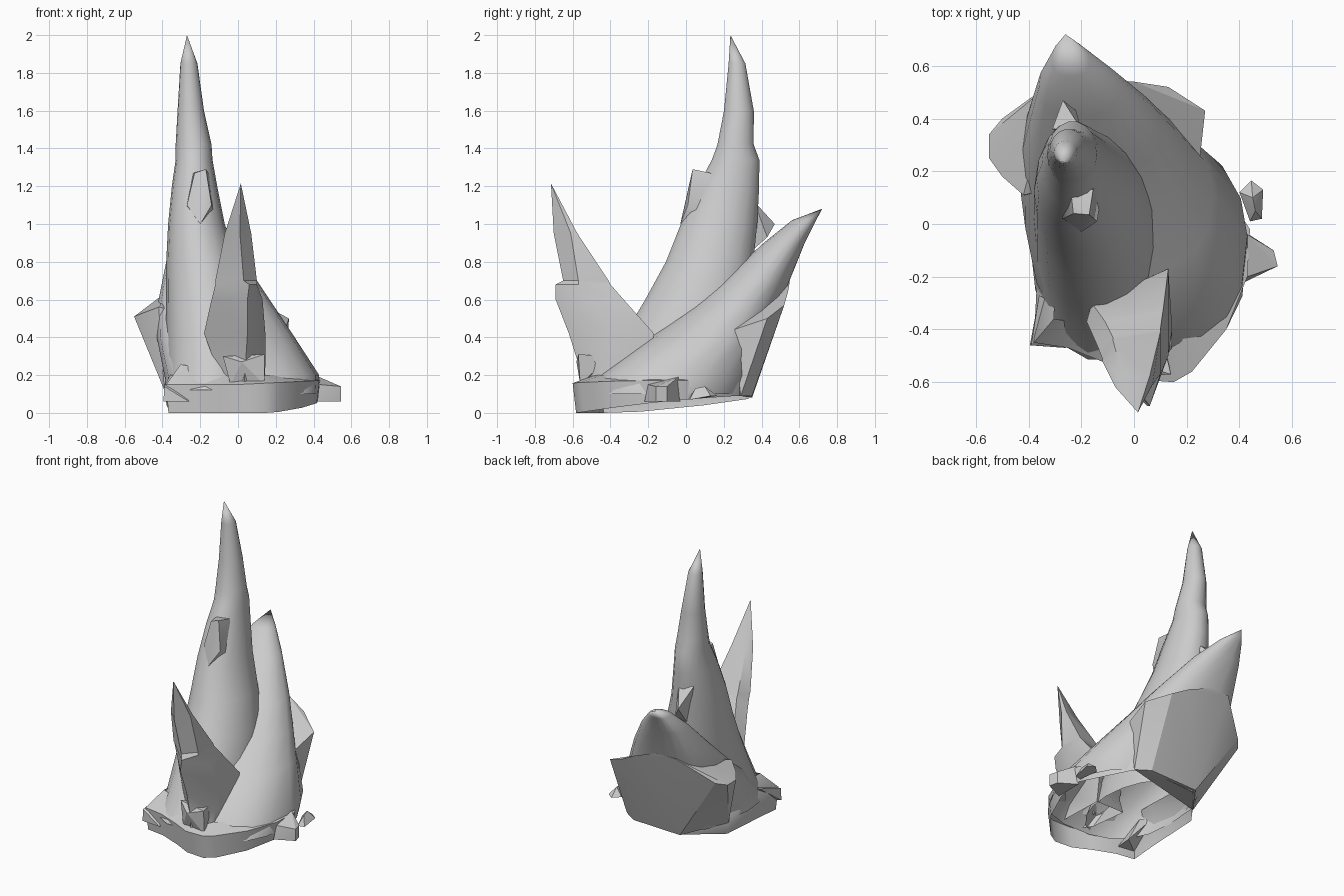
import bpy
import bmesh
from math import cos, sin, pi, radians, copysign
from mathutils import Vector

default_cube = bpy.data.objects.get("Cube")
if default_cube:
    bpy.data.objects.remove(default_cube, do_unlink=True)

stone = bpy.data.materials.new("stone grey")
stone.use_nodes = True
grey = (0.6, 0.6, 0.6, 1)
stone.diffuse_color = grey
stone.node_tree.nodes["Principled BSDF"].inputs["Base Color"].default_value = grey


def finish(name, bm, sharp_angle):
    """Turn a bmesh into a shaded stone object."""
    bmesh.ops.recalc_face_normals(bm, faces=bm.faces)
    for face in bm.faces:
        face.smooth = True
    mesh = bpy.data.meshes.new(name)
    bm.to_mesh(mesh)
    bm.free()
    mesh.set_sharp_from_angle(angle=radians(sharp_angle))
    mesh.materials.append(stone)
    part = bpy.data.objects.new(name, mesh)
    bpy.context.collection.objects.link(part)
    return part


def loft(name, rings, tip=None, sharp_angle=40):
    """Skin a stack of rings, open below, optionally closed by a tip."""
    bm = bmesh.new()
    rows = [[bm.verts.new(point) for point in ring] for ring in rings]
    count = len(rows[0])
    for lower, upper in zip(rows, rows[1:]):
        for i in range(count):
            j = (i + 1) % count
            bm.faces.new((lower[i], lower[j], upper[j], upper[i]))
    if tip:
        apex = bm.verts.new(tip)
        for i in range(count):
            bm.faces.new((rows[-1][i], rows[-1][(i + 1) % count], apex))
    return finish(name, bm, sharp_angle)


def shard(name, points, sharp_angle=20):
    """Faceted rock chip wrapped around a few corner points."""
    bm = bmesh.new()
    for point in points:
        bm.verts.new(point)
    hull = bmesh.ops.convex_hull(bm, input=bm.verts)
    loose = set(hull["geom_interior"]) | set(hull["geom_unused"])
    bmesh.ops.delete(bm, geom=[v for v in loose if isinstance(v, bmesh.types.BMVert)],
                     context="VERTS")
    return finish(name, bm, sharp_angle)


def oval(z, x0, x1, y0, y1, front=1.0, back_left=1.0, back_right=1.0, sides=18):
    """Horizontal ring filling the given extents; low powers are squarer."""
    ring = []
    for i in range(sides):
        c, s = cos(2 * pi * i / sides), sin(2 * pi * i / sides)
        p = front if s < 0.01 else back_right if c > 0 else back_left
        x = (x0 + x1) / 2 + (x1 - x0) / 2 * copysign(abs(c) ** p, c)
        y = (y0 + y1) / 2 + (y1 - y0) / 2 * copysign(abs(s) ** p, s)
        ring.append(Vector((x, y, z)))
    return ring


# Tall main spire: height, then x and y extents
main_profile = [
    (.12, -.39, .13, -.52, .30),
    (.25, -.38, .12, -.43, .32),
    (.40, -.38, .10, -.34, .34),
    (.60, -.38, .06, -.22, .35),
    (.80, -.38, -.00, -.11, .36),
    (1.0, -.37, -.07, -.03, .38),
    (1.2, -.35, -.11, .06, .39),
    (1.34, -.33, -.135, .135, .39),
    (1.42, -.33, -.14, .165, .36),
    (1.6, -.32, -.18, .20, .36),
    (1.85, -.305, -.215, .225, .315),
]
loft("main_spire", [oval(*row) for row in main_profile], tip=(-.27, .235, 2.0))

# Knobs on the front and back of the main spire
shard("front_knob", [
    (-.23, .04, 1.27), (-.17, .035, 1.29), (-.155, .13, 1.27), (-.24, .13, 1.27),
    (-.27, .02, 1.1), (-.14, .01, 1.1), (-.2, -.03, 1.0), (-.11, .2, 1.0),
    (-.3, .2, 1.0)], sharp_angle=50)
shard("back_knob", [
    (-.27, .47, 1.0), (-.22, .43, .93), (-.31, .36, 1.12), (-.2, .36, 1.12),
    (-.25, .34, .85)])

# Broad slab leaning to the back
slab_profile = [
    (.10, -.37, .43, -.52, .33),
    (.20, -.39, .43, -.46, .37),
    (.40, -.43, .30, -.20, .44),
    (.55, -.43, .20, .01, .49),
    (.70, -.40, .10, .19, .55),
    (.90, -.36, -.05, .41, .63),
    (1.02, -.31, -.17, .56, .69),
]
loft("back_slab", [oval(*row, front=.8, back_left=.65, back_right=1.0)
                   for row in slab_profile], tip=(-.26, .72, 1.08))

# Flat underside of the slab, running from flank to flank
shard("back_wall", [
    (-.55, .34, .51), (-.55, .25, .51), (-.5, .18, .53), (-.42, .11, .56),
    (-.4, .43, .57), (-.5, .4, .53), (-.3, .545, .7), (-.16, .55, .7),
    (0, .54, .64), (.13, .52, .57), (.27, .43, .5), (.25, .25, .44),
    (.24, .29, .09), (.15, .35, .09), (-.2, .35, .08), (-.39, .1, .12)])

# Blade-like spike at the front, five corners per level, notched on its ridge
front_levels = {
    .12: [(-.05, -.45), (-.08, -.20), (.13, -.20), (.14, -.50), (.03, -.55)],
    .26: [(-.12, -.40), (-.12, -.28), (.13, -.18), (.145, -.45), (.04, -.57)],
    .42: [(-.18, -.37), (-.16, -.30), (.13, -.17), (.145, -.40), (.05, -.62)],
    .60: [(-.14, -.46), (-.11, -.37), (.11, -.33), (.13, -.50), (.05, -.69)],
    .68: [(-.12, -.51), (-.08, -.43), (.10, -.40), (.10, -.57), (.06, -.69)],
    .70: [(-.12, -.52), (-.08, -.44), (.10, -.41), (.10, -.57), (.03, -.65)],
    .95: [(-.07, -.62), (-.04, -.59), (.06, -.575), (.07, -.61), (.01, -.70)],
}
loft("front_spike", [[(x, y, z) for x, y in ring] for z, ring in front_levels.items()],
     tip=(.015, -.715, 1.215), sharp_angle=35)

# Base skirt, open below with a tilted lower edge
outline = [(-.38, -.45), (-.25, -.47), (-.10, -.53), (.02, -.59), (.15, -.60),
           (.22, -.56), (.35, -.40), (.43, -.20), (.44, -.02), (.25, .28),
           (.15, .34), (-.20, .34), (-.39, .10), (-.37, -.25)]


def skirt(scale, height):
    return [(x * scale, y * scale, height(x, y)) for x, y in outline]


loft("base", [
    skirt(.97, lambda x, y: max(0, .05 + .1 * y + .05 * x)),
    skirt(1, lambda x, y: .15 + .05 * max(0, x)),
    skirt(.8, lambda x, y: .2 - .15 * min(0, x)),
], sharp_angle=45)

# Chips, ledge and loose pebble around the base
shard("front_chip", [
    (-.08, -.5, .3), (.02, -.58, .27), (.14, -.57, .31), (.14, -.56, .15),
    (-.04, -.53, .15), (.1, -.4, .3), (-.04, -.42, .2)])
shard("side_ledge", [
    (.42, -.22, .06), (.545, -.16, .06), (.53, -.1, .06), (.42, -.03, .06),
    (.545, -.16, .14), (.53, -.1, .14), (.43, -.2, .15), (.43, -.04, .19)])
shard("corner_chip", [
    (-.395, -.46, .06), (-.39, -.46, .14), (-.26, -.47, .06), (-.35, -.45, .13),
    (-.36, -.27, .2), (-.3, -.3, .2), (-.25, -.35, .06)])
shard("pebble", [
    (.4, .12, .09), (.445, .165, .09), (.49, .13, .09), (.485, .02, .07),
    (.44, .01, .07), (.45, .1, .14), (.46, .05, .13)])
